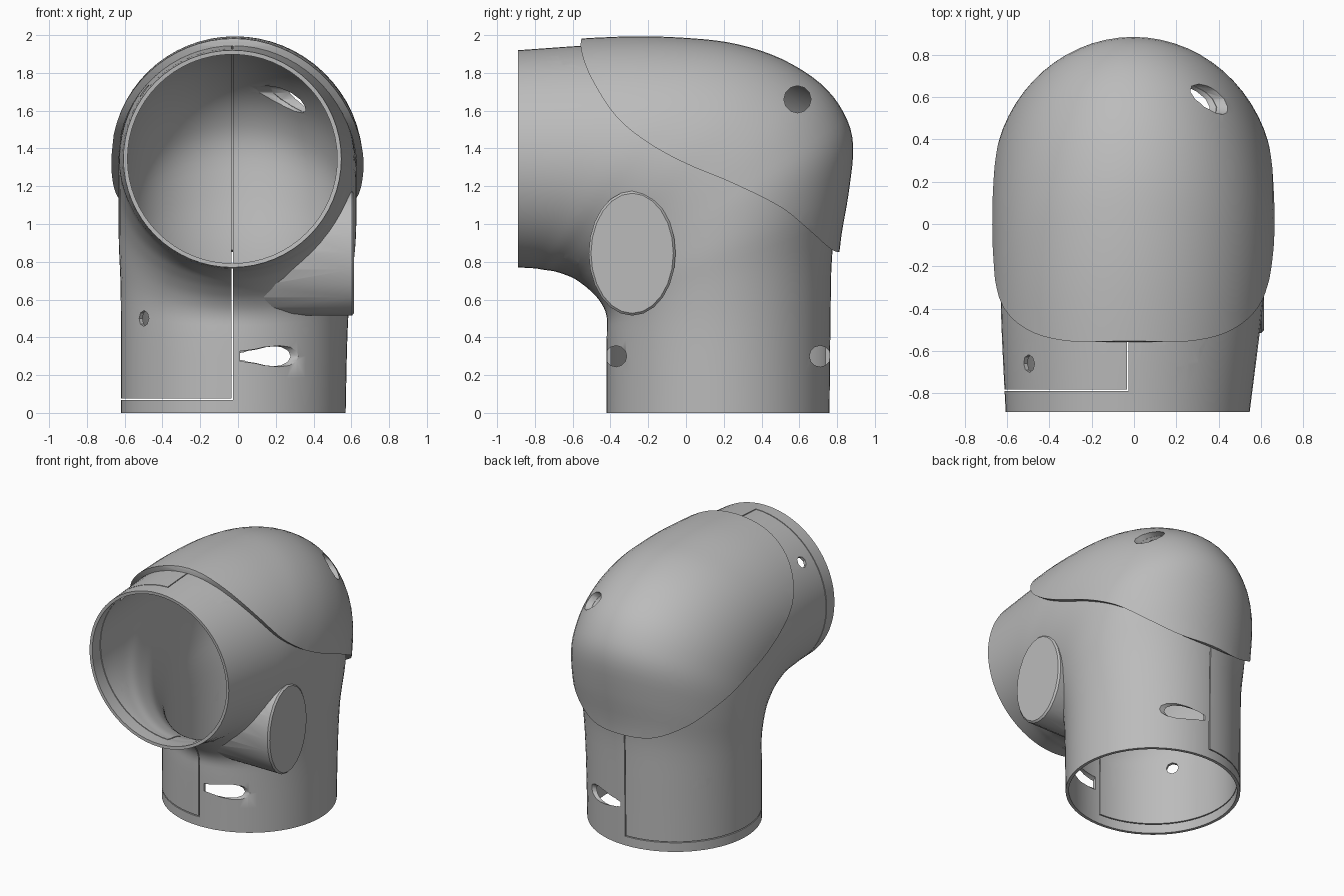
import bpy, bmesh, math
from mathutils import Vector, Matrix

cube = bpy.data.objects.get("Cube")
if cube:
    bpy.data.objects.remove(cube, do_unlink=True)

grey = bpy.data.materials.new("plain grey")
grey.use_nodes = True
grey.diffuse_color = (0.5, 0.5, 0.5, 1)
grey.node_tree.nodes["Principled BSDF"].inputs["Base Color"].default_value = (0.5, 0.5, 0.5, 1)

SIDES = 64


def make(name, bm):
    bmesh.ops.recalc_face_normals(bm, faces=bm.faces)
    mesh = bpy.data.meshes.new(name)
    bm.to_mesh(mesh)
    bm.free()
    mesh.materials.append(grey)
    ob = bpy.data.objects.new(name, mesh)
    bpy.context.collection.objects.link(ob)
    return ob


def apply(ob, kind, **settings):
    mod = ob.modifiers.new(kind, kind)
    for key, value in settings.items():
        setattr(mod, key, value)
    bpy.context.view_layer.objects.active = ob
    bpy.ops.object.modifier_apply(modifier=mod.name)


def cut(ob, cutter, operation='DIFFERENCE'):
    apply(ob, 'BOOLEAN', object=cutter, operation=operation, solver='EXACT')


def smooth(points, steps):
    """Catmull-Rom interpolation through rows of any length."""
    rows = [Vector(p) for p in points]
    out = []
    for i in range(len(rows) - 1):
        a, b, c, d = (rows[min(max(i + k, 0), len(rows) - 1)] for k in (-1, 0, 1, 2))
        for s in range(steps):
            t = s / steps
            out.append(0.5 * (2 * b + (c - a) * t + (2 * a - 5 * b + 4 * c - d) * t * t
                              + (3 * b - a - 3 * c + d) * t ** 3))
    return out + [rows[-1]]


# Elbow sections: inner bend y z, outer bend y z, half width, centre x
sections = smooth([
    (-.42, 0, .76, 0, .595, -.025),
    (-.42, .38, .765, .48, .60, -.02),
    (-.42, .51, .775, .85, .61, -.012),
    (-.455, .59, .825, 1.15, .625, -.005),
    (-.51, .65, .85, 1.40, .63, -.003),
    (-.56, .69, .80, 1.57, .63, -.003),
    (-.60, .715, .68, 1.72, .63, -.003),
    (-.65, .735, .48, 1.845, .63, -.003),
    (-.70, .75, .25, 1.92, .625, -.005),
    (-.75, .757, 0, 1.95, .62, -.01),
    (-.80, .765, -.35, 1.955, .605, -.018),
    (-.89, .77, -.89, 1.92, .577, -.03)], 4)


def elbow(name, offset, capped=False):
    bm = bmesh.new()
    rings = []
    for iy, iz, oy, oz, w, cx in sections:
        inner, outer = Vector((0, iy, iz)), Vector((0, oy, oz))
        mid = (inner + outer) / 2 + Vector((cx, 0, 0))
        half = (outer - inner) / 2
        half += half.normalized() * offset
        side = Vector((w + offset, 0, 0))
        angles = [2 * math.pi * k / SIDES for k in range(SIDES)]
        rings.append([bm.verts.new(mid + half * math.cos(a) + side * math.sin(a)) for a in angles])
    for r, s in zip(rings, rings[1:]):
        for k in range(SIDES):
            n = (k + 1) % SIDES
            bm.faces.new((r[k], r[n], s[n], s[k]))
    if capped:
        bm.faces.new(rings[0])
        bm.faces.new(rings[-1])
    ob = make(name, bm)
    # Open tubes must face away from the bend
    if not capped:
        f = ob.data.polygons[0]
        if f.normal.dot(f.center - Vector((0, .17, f.center.z))) < 0:
            ob.data.flip_normals()
    return ob


def rod(name, start, direction, length, ry, rz, sides):
    """Oval rod running from start along a direction."""
    bm = bmesh.new()
    bmesh.ops.create_cone(bm, cap_ends=True, segments=sides, radius1=1, radius2=1, depth=1)
    rot = Vector(direction).to_track_quat('Z', 'Y').to_matrix().to_4x4()
    place = (Matrix.Translation(start) @ rot @ Matrix.Diagonal((ry, rz, length, 1))
             @ Matrix.Translation((0, 0, .5)))
    bm.transform(place)
    return make(name, bm)


def box(name, low, high):
    low, high = Vector(low), Vector(high)
    bm = bmesh.new()
    bmesh.ops.create_cube(bm, size=1)
    bm.transform(Matrix.Translation((low + high) / 2) @ Matrix.Diagonal((*(high - low), 1)))
    return make(name, bm)


def discard(*obs):
    for ob in obs:
        bpy.data.objects.remove(ob, do_unlink=True)


# Hollow elbow pipe
pipe = elbow("elbow_pipe", 0)
apply(pipe, 'SOLIDIFY', thickness=.022, offset=-1)

# Domed shell over the outer bend, trimmed along a sweeping edge
shell = elbow("outer_shell", .04)
apply(shell, 'SOLIDIFY', thickness=.038, offset=-1)
edge = smooth([(-.55, 2.0), (-.555, 1.92), (-.50, 1.77), (-.37, 1.57), (-.2, 1.43), (0, 1.32),
               (.25, 1.215), (.5, 1.09), (.65, .97), (.77, .865), (.83, .85)], 5)
outline = [(-.52, 2.3), *edge, (1.3, .85), (1.3, 2.3)]
bm = bmesh.new()
base = bm.faces.new([bm.verts.new((-1, y, z)) for y, z in outline])
moved = bmesh.ops.extrude_face_region(bm, geom=[base])["geom"]
bmesh.ops.translate(bm, vec=(2, 0, 0), verts=[v for v in moved if isinstance(v, bmesh.types.BMVert)])
trim = make("shell_trim", bm)
cut(shell, trim, 'INTERSECT')
discard(trim)

# Side drilled holes
for y, z in ((-.37, .30), (.71, .30), (-.62, 1.89), (-.62, .77)):
    drill = rod("drill", (.01, y, z), (1, 0, 0), .8, .056, .056, 12)
    cut(pipe, drill)
    discard(drill)

# Large hole through shell and pipe
drill = rod("drill", (.1, .59, 1.66), (1, 0, 0), .9, .072, .072, 12)
cut(pipe, drill)
cut(shell, drill)
discard(drill)

# Small radial holes on both legs
for s in (-1, 1):
    for start, way in (((-.03, .17, .5), (-1, .75 * s, 0)), ((-.03, -.66, 1.34), (-1, 0, .78 * s))):
        drill = rod("drill", start, way, 1, .042, .042, 8)
        cut(pipe, drill)
        discard(drill)

# Panel seams
for low, high in (((-.034, -.79, .07), (-.027, 1.2, 2.2)),
                  ((-1, -1, .068), (-.027, 1.2, .075)),
                  ((-1, -.79, .3), (-.027, -.783, 2.2))):
    slit = box("slit", low, high)
    cut(pipe, slit)
    discard(slit)

# Oval side boss, hollowed where it meets the bore
boss = rod("side_boss", (.05, -.285, .845), (1, 0, 0), .565, .23, .33, 24)
ys = [v.co.y for v in boss.data.vertices]
if max(ys) - min(ys) > .5:
    for v in boss.data.vertices:
        v.co.y, v.co.z = -.285 + (v.co.z - .845), .845 + (v.co.y + .285)
    boss.data.flip_normals()
apply(boss, 'BEVEL', width=.012, segments=1, limit_method='ANGLE', angle_limit=math.radians(60))
bore = elbow("bore", -.012, capped=True)
cut(boss, bore)
discard(bore)
recess = rod("recess", (.598, -.285, .845), (1, 0, 0), .1, .13, .13, 8)
cut(boss, recess)
discard(recess)
plug = rod("boss_plug", (.58, -.285, .845), (1, 0, 0), .033, .115, .115, 8)

# Shading
for ob in (pipe, shell, boss, plug):
    bpy.ops.object.select_all(action='DESELECT')
    ob.select_set(True)
    bpy.context.view_layer.objects.active = ob
    bpy.ops.object.shade_smooth_by_angle(angle=math.radians(35))
